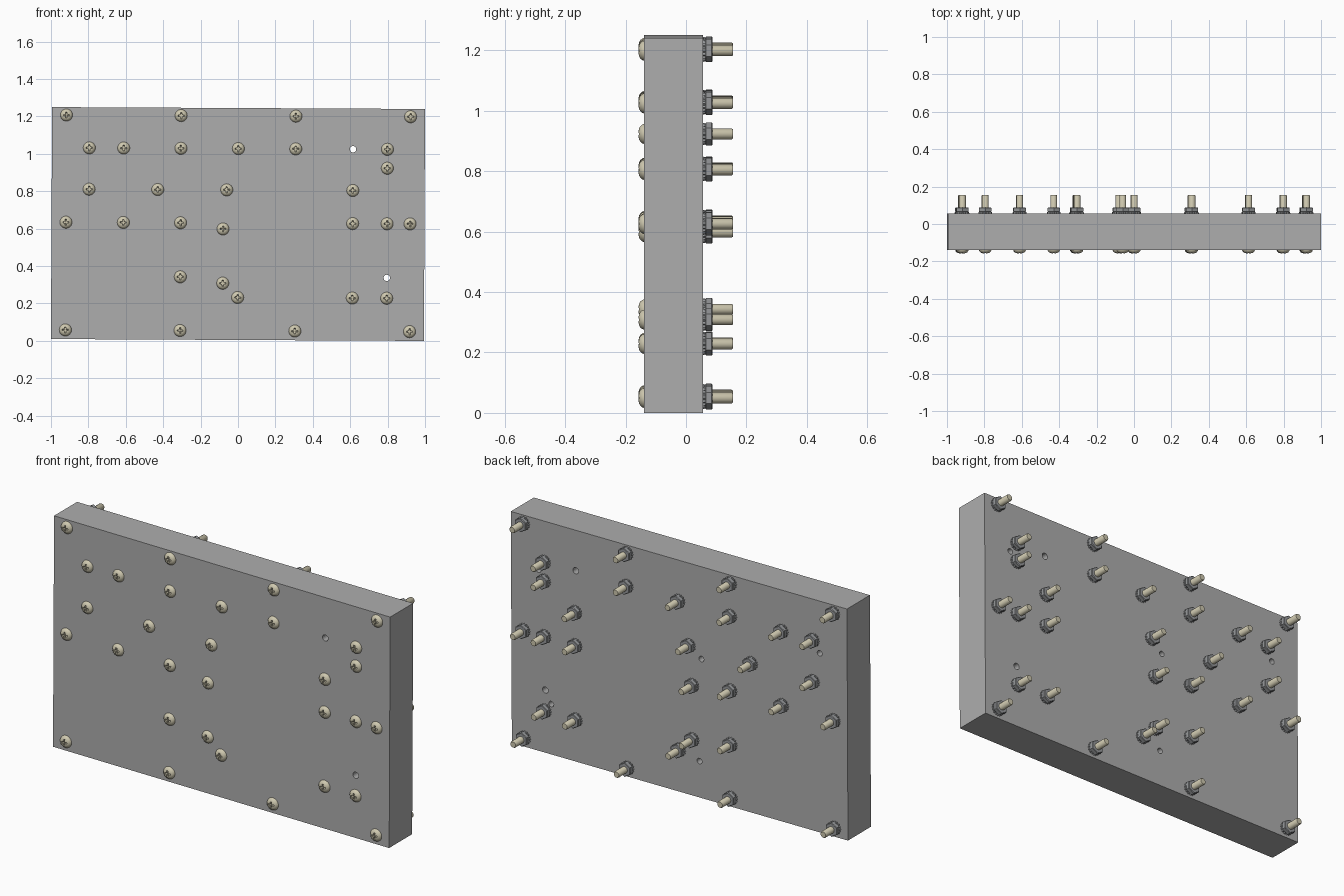
import bpy
import bmesh
from math import sin, cos, pi, radians
from mathutils import Matrix, Vector

cube = bpy.data.objects.get("Cube")
if cube:
    bpy.data.objects.remove(cube, do_unlink=True)

FRONT, BACK = -0.139, 0.056
MID_Z = 0.625
TILT = Matrix.Translation((0, 0, MID_Z)) @ Matrix.Rotation(0.005, 4, 'Y')


def material(name, rgb):
    m = bpy.data.materials.new(name)
    m.use_nodes = True
    m.diffuse_color = (*rgb, 1)
    m.node_tree.nodes["Principled BSDF"].inputs["Base Color"].default_value = (*rgb, 1)
    return m


plate_grey = material("plate grey", (0.42, 0.42, 0.42))
brass = material("pale brass", (0.62, 0.58, 0.43))
steel = material("nut steel", (0.31, 0.32, 0.33))


def circle(r, n, r2=None):
    """Ring of n points, alternating between two radii if r2 is given."""
    radii = [r, r2 or r]
    return [(radii[i % 2] * sin(2 * pi * i / n), radii[i % 2] * cos(2 * pi * i / n))
            for i in range(n)]


def loft(bm, sections):
    """Skin (y, outline) sections along y and cap both ends."""
    rings = [[bm.verts.new((x, y, z)) for x, z in pts] for y, pts in sections]
    for a, b in zip(rings, rings[1:]):
        for i in range(len(a)):
            j = (i + 1) % len(a)
            bm.faces.new((a[i], a[j], b[j], b[i]))
    bm.faces.new(rings[0])
    bm.faces.new(rings[-1])


def finish(bm, name, mat):
    bmesh.ops.recalc_face_normals(bm, faces=bm.faces)
    mesh = bpy.data.meshes.new(name)
    bm.to_mesh(mesh)
    bm.free()
    mesh.materials.append(mat)
    obj = bpy.data.objects.new(name, mesh)
    bpy.context.collection.objects.link(obj)
    return obj


def solid(name, sections, mat):
    bm = bmesh.new()
    loft(bm, sections)
    return finish(bm, name, mat)


def cut(obj, cutter):
    """Subtract the cutter, bake the result and remove the cutter."""
    cutter.hide_render = True
    mod = obj.modifiers.new("cut", 'BOOLEAN')
    mod.operation = 'DIFFERENCE'
    mod.solver = 'EXACT'
    mod.object = cutter
    deps = bpy.context.evaluated_depsgraph_get()
    mesh = bpy.data.meshes.new_from_object(obj.evaluated_get(deps))
    obj.modifiers.clear()
    obj.data = mesh
    bpy.data.objects.remove(cutter, do_unlink=True)


def smooth(obj):
    bpy.ops.object.select_all(action='DESELECT')
    obj.select_set(True)
    bpy.context.view_layer.objects.active = obj
    bpy.ops.object.shade_smooth_by_angle(angle=radians(32))


# Plate with two through holes and five blind holes in the back
W, H = 0.997, 0.62
outline = [(-W, -H), (W, -H), (W, H), (-W, H)]
plate = solid("plate", [(FRONT, outline), (BACK, outline)], plate_grey)

through = [(0.613, 1.028), (0.797, 0.341)]
blind = [(0.834, 0.975), (-0.834, 0.965), (-0.131, 0.75), (-0.117, 0.2), (0.762, 0.275)]
bm = bmesh.new()
for holes, start, r in ((through, FRONT - 0.05, 0.017), (blind, BACK - 0.08, 0.015)):
    for hx, hz in holes:
        ring = [(hx + x, hz - MID_Z + z) for x, z in circle(r, 20)]
        loft(bm, [(start, ring), (BACK + 0.05, ring)])
cut(plate, finish(bm, "hole_cutter", plate_grey))
plate.matrix_world = TILT

# Screw: domed head, shank and chamfered tip
profile = [(0.011, -0.157), (0.019, -0.155), (0.026, -0.151), (0.031, -0.145),
           (0.033, FRONT), (0.018, FRONT), (0.018, 0.151), (0.015, 0.156)]
screw = solid("screw", [(y, circle(r, 24)) for r, y in profile], brass)


def cross(arm, half):
    """Plus-shaped outline for the driver recess."""
    pts = []
    for k in range(4):
        c, s = cos(k * pi / 2), sin(k * pi / 2)
        for x, z in ((half, half), (half, arm), (-half, arm)):
            pts.append((x * c - z * s, x * s + z * c))
    return pts


cut(screw, solid("recess_cutter", [(-0.17, cross(0.023, 0.0045)),
                                   (-0.144, cross(0.012, 0.0035))], brass))
smooth(screw)

# Toothed lock washer and chamfered hex nut
washer = solid("lock_washer", [(BACK, circle(0.037, 32, 0.031)),
                               (0.064, circle(0.035, 32, 0.031))], steel)
nut = solid("hex_nut", [(y, circle(r, 6)) for r, y in
                        ((0.035, 0.064), (0.038, 0.067), (0.038, 0.085), (0.035, 0.088))], steel)

# Fastener positions: height of each row and its x positions
rows = {
    1.203: (-0.92, -0.307, 0.307, 0.92),
    1.028: (-0.797, -0.613, -0.307, 0, 0.307, 0.797),
    0.927: (0.797,),
    0.807: (-0.797, -0.43, -0.061, 0.613),
    0.630: (-0.92, -0.613, -0.307, 0.613, 0.797, 0.92),
    0.598: (-0.08,),
    0.341: (-0.307,),
    0.308: (-0.08,),
    0.232: (0, 0.613, 0.797),
    0.054: (-0.92, -0.307, 0.307, 0.92),
}
spots = [(x, z) for z, xs in rows.items() for x in xs]
for part in (screw, washer, nut):
    for i, (x, z) in enumerate(spots):
        obj = part
        if i:
            obj = bpy.data.objects.new(part.name, part.data)
            bpy.context.collection.objects.link(obj)
        obj.matrix_world = TILT @ Matrix.Translation(Vector((x, 0, z - MID_Z)))
